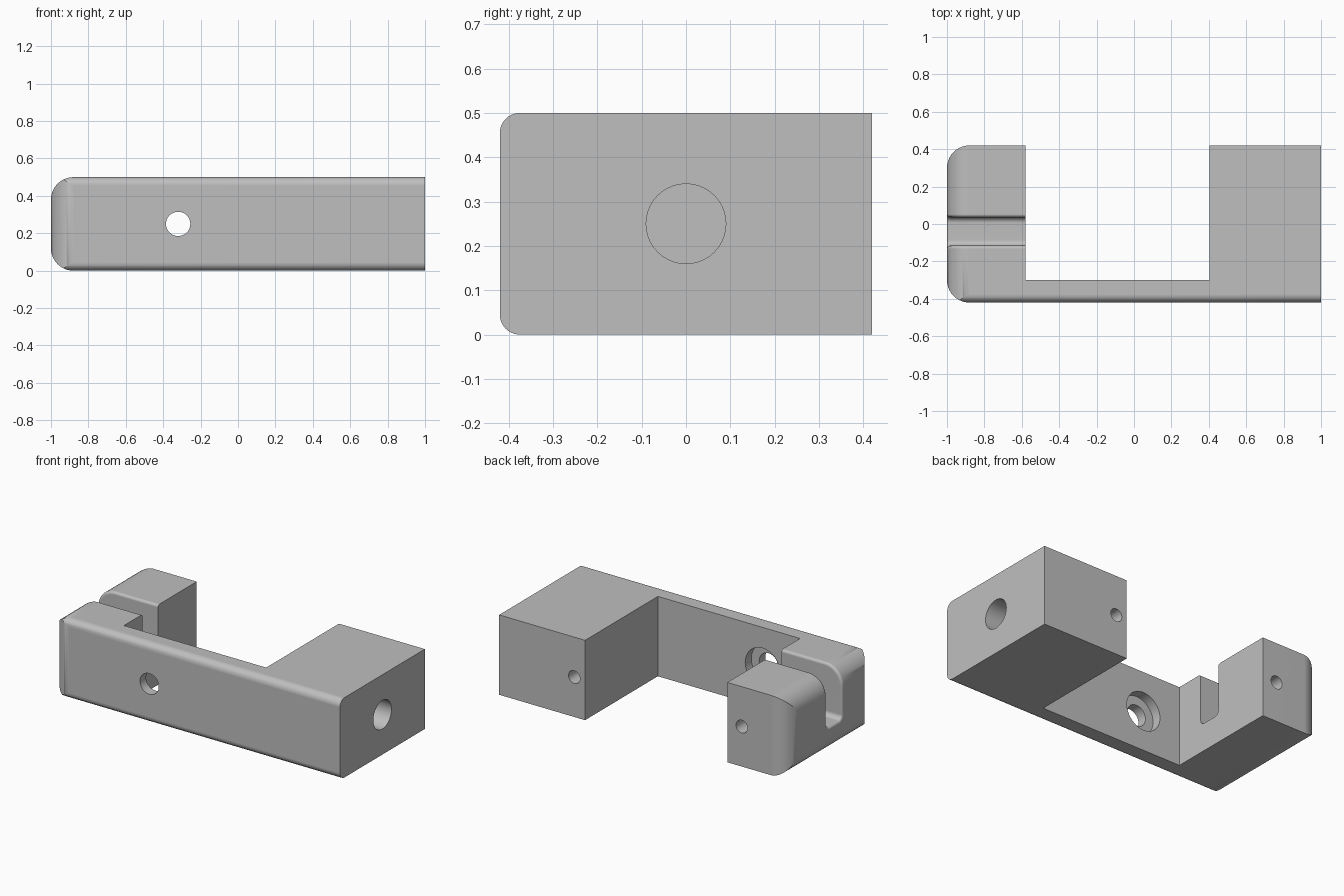
import bpy, bmesh, math
from mathutils import Matrix, Vector

cube = bpy.data.objects.get("Cube")
if cube:
    bpy.data.objects.remove(cube)

grey = bpy.data.materials.new("plain grey")
grey.use_nodes = True
COLOUR = (0.52, 0.52, 0.52, 1)
grey.diffuse_color = COLOUR
grey.node_tree.nodes["Principled BSDF"].inputs["Base Color"].default_value = COLOUR

D, H = 0.42, 0.5                        # half depth, height
BAR_Y, ARM_X, BLOCK_X = -0.30, -0.58, 0.405
SLOT = (-0.116, 0.036)


def outline(corners, segments=10):
    """Closed outline of (u, v, radius) corners, rounding where radius > 0."""
    pts = []
    for i, (u, v, r) in enumerate(corners):
        p = Vector((u, v))
        a = (Vector(corners[i - 1][:2]) - p).normalized()
        b = (Vector(corners[(i + 1) % len(corners)][:2]) - p).normalized()
        if not r:
            pts.append(p)
            continue
        for k in range(segments + 1):
            t = k / segments * math.pi / 2
            pts.append(p + a * r * (1 - math.sin(t)) + b * r * (1 - math.cos(t)))
    return pts


def prism(name, pts, axis, lo, hi):
    """Extrude an outline along x, y or z."""
    place = {"x": lambda u, v, w: (w, u, v),
             "y": lambda u, v, w: (u, w, v),
             "z": lambda u, v, w: (u, v, w)}[axis]
    bm = bmesh.new()
    rings = [[bm.verts.new(place(p.x, p.y, w)) for p in pts] for w in (lo, hi)]
    for ring in rings:
        bm.faces.new(ring)
    n = len(pts)
    for i in range(n):
        j = (i + 1) % n
        bm.faces.new((rings[0][i], rings[0][j], rings[1][j], rings[1][i]))
    bmesh.ops.recalc_face_normals(bm, faces=bm.faces)
    mesh = bpy.data.meshes.new(name)
    bm.to_mesh(mesh)
    bm.free()
    mesh.materials.append(grey)
    obj = bpy.data.objects.new(name, mesh)
    bpy.context.collection.objects.link(obj)
    return obj


def circle(u, v, r, n=40):
    return [Vector((u + r * math.cos(k * math.tau / n), v + r * math.sin(k * math.tau / n)))
            for k in range(n)]


def combine(obj, tool, operation):
    mod = obj.modifiers.new("shape", "BOOLEAN")
    mod.operation, mod.solver, mod.object = operation, "EXACT", tool
    bpy.context.view_layer.objects.active = obj
    bpy.ops.object.modifier_apply(modifier=mod.name)
    bpy.data.objects.remove(tool)


# Bracket body: plan outline trimmed by the rounded end and front profiles
body = prism("bracket_body", outline([
    (-1, -D, 0.12), (1, -D, 0), (1, D, 0), (BLOCK_X, D, 0), (BLOCK_X, BAR_Y, 0),
    (ARM_X, BAR_Y, 0), (ARM_X, D, 0), (-1, D, 0.12)]), "z", 0, H)
combine(body, prism("front_profile", outline([
    (-1, 0, 0.12), (1.1, 0, 0), (1.1, H, 0), (-1, H, 0.12)]), "y", -1, 1), "INTERSECT")
combine(body, prism("side_profile", outline([
    (-D, 0, 0.045), (1, 0, 0), (1, H, 0), (-D, H, 0.045)]), "x", -2, 2), "INTERSECT")

# Slot across the arm, with a rounded floor
combine(body, prism("slot_cutter", outline([
    (SLOT[0], 0.175, 0.03), (SLOT[1], 0.175, 0.03), (SLOT[1], 1, 0), (SLOT[0], 1, 0)], 5),
    "x", -1.2, ARM_X + 0.1), "DIFFERENCE")

# Soften the slot rim, leaving the inner face of the arm sharp
bm = bmesh.new()
bm.from_mesh(body.data)
bmesh.ops.remove_doubles(bm, verts=bm.verts, dist=0.0002)


def in_slot(face):
    c, n = face.calc_center_median(), face.normal
    return (c.x < ARM_X - 0.01 and SLOT[0] - 0.001 < c.y < SLOT[1] + 0.001
            and c.z > 0.17 and abs(n.x) < 0.01)


rim = []
for e in bm.edges:
    if len(e.link_faces) == 2:
        inside = [f for f in e.link_faces if in_slot(f)]
        on_inner = all(abs(v.co.x - ARM_X) < 0.001 for v in e.verts)
        if len(inside) == 1 and not on_inner:
            rim.append(e)
bmesh.ops.bevel(bm, geom=rim, offset=0.02, segments=4, profile=0.5,
                affect="EDGES", clamp_overlap=True)
bm.to_mesh(body.data)
bm.free()

# Holes: counterbored bar hole, wide end bore, small bores in both back faces
for name, u, v, r, axis, lo, hi in (
        ("bar_hole", -0.32, 0.25, 0.065, "y", -0.6, -0.2),
        ("bar_counterbore", -0.32, 0.25, 0.12, "y", -0.36, -0.2),
        ("end_bore", 0, 0.25, 0.09, "x", 0.6, 1.2),
        ("block_bore", 0.48, 0.25, 0.04, "y", 0.12, 0.6),
        ("arm_bore", -0.68, 0.25, 0.04, "y", 0.12, 0.6)):
    combine(body, prism(name, circle(u, v, r), axis, lo, hi), "DIFFERENCE")

# Smooth fillets with crisp edges
bpy.ops.object.select_all(action="DESELECT")
body.select_set(True)
bpy.context.view_layer.objects.active = body
bpy.ops.object.shade_smooth_by_angle(angle=math.radians(30))
weighted = body.modifiers.new("even shading", "WEIGHTED_NORMAL")
weighted.keep_sharp = True
